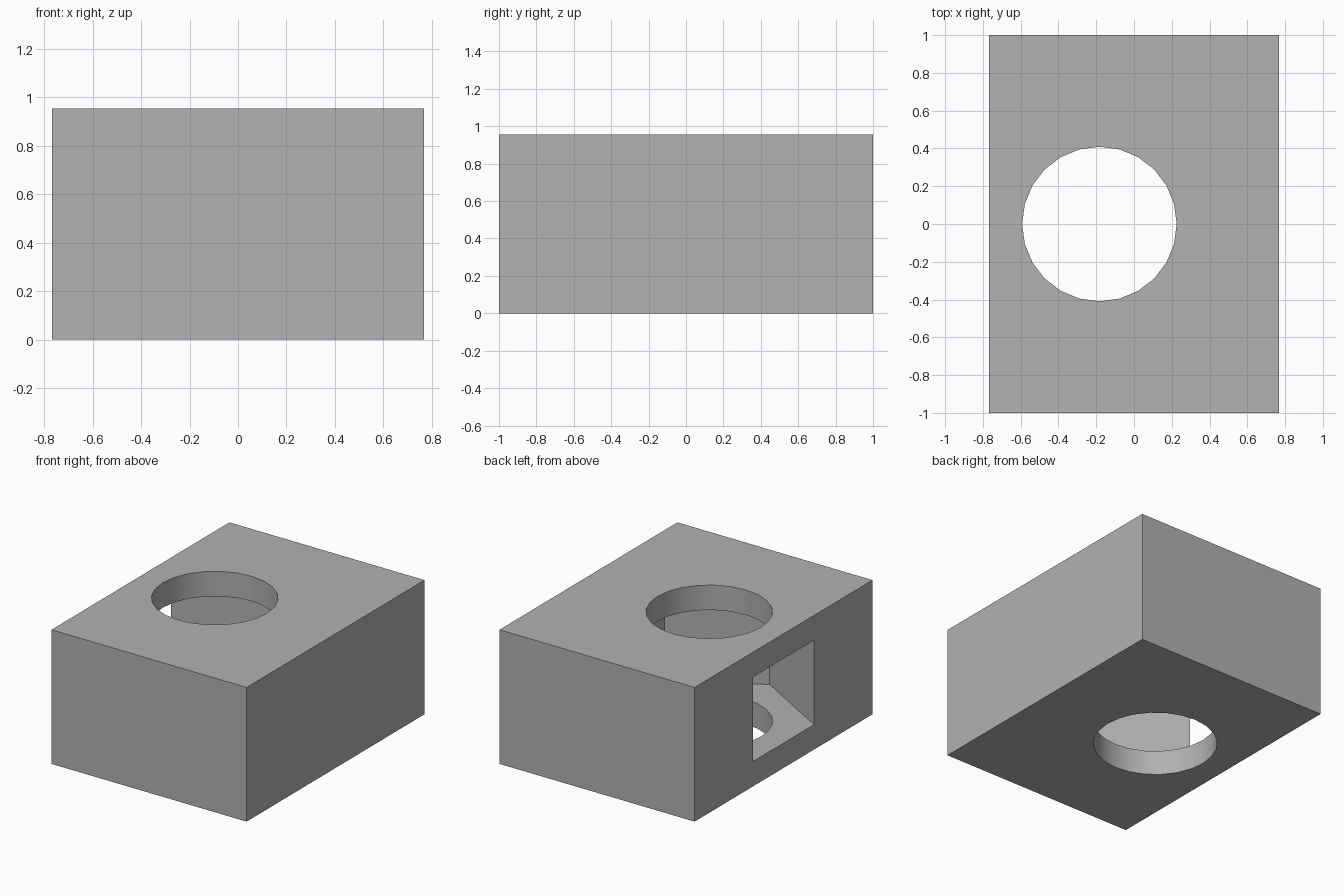
import bpy
import math

WIDTH, LENGTH, HEIGHT = 1.536, 2.0, 0.955
BORE_X, BORE_RADIUS = -0.183, 0.409
POCKET_RADIUS, POCKET_HEIGHT = 0.68, 0.6

cube = bpy.data.objects.get("Cube")
if cube:
    bpy.data.objects.remove(cube, do_unlink=True)

# Single plain grey
grey = bpy.data.materials.new("grey")
grey.use_nodes = True
colour = (0.445, 0.445, 0.445, 1.0)
grey.diffuse_color = colour
grey.node_tree.nodes["Principled BSDF"].inputs["Base Color"].default_value = colour


def prism(name, sides, radius, depth, turn=0.0):
    """Upright prism on the bore axis, centred at half the block height."""
    bpy.ops.mesh.primitive_cylinder_add(
        vertices=sides, radius=radius, depth=depth,
        location=(BORE_X, 0, HEIGHT / 2), rotation=(0, 0, turn))
    obj = bpy.context.object
    obj.name = name
    obj.data.materials.append(grey)
    return obj


# Solid block
bpy.ops.mesh.primitive_cube_add(size=1, location=(0, 0, HEIGHT / 2))
block = bpy.context.object
block.name = "block"
block.scale = (WIDTH, LENGTH, HEIGHT)
bpy.ops.object.transform_apply(location=False, rotation=False, scale=True)
block.data.materials.append(grey)

# Round through bore, and hexagonal pocket that opens on the right side
cutters = [
    prism("bore_cutter", 24, BORE_RADIUS, HEIGHT * 2, math.pi / 2),
    prism("pocket_cutter", 6, POCKET_RADIUS, POCKET_HEIGHT),
]

bpy.ops.object.select_all(action="DESELECT")
block.select_set(True)
bpy.context.view_layer.objects.active = block
for cutter in cutters:
    cutter.hide_render = True
    cut = block.modifiers.new(cutter.name, "BOOLEAN")
    cut.operation = "DIFFERENCE"
    cut.solver = "EXACT"
    cut.object = cutter
    bpy.ops.object.modifier_apply(modifier=cut.name)
    bpy.data.objects.remove(cutter, do_unlink=True)

# Smooth bore wall, crisp edges elsewhere
bpy.ops.object.shade_smooth_by_angle(angle=math.radians(30))
